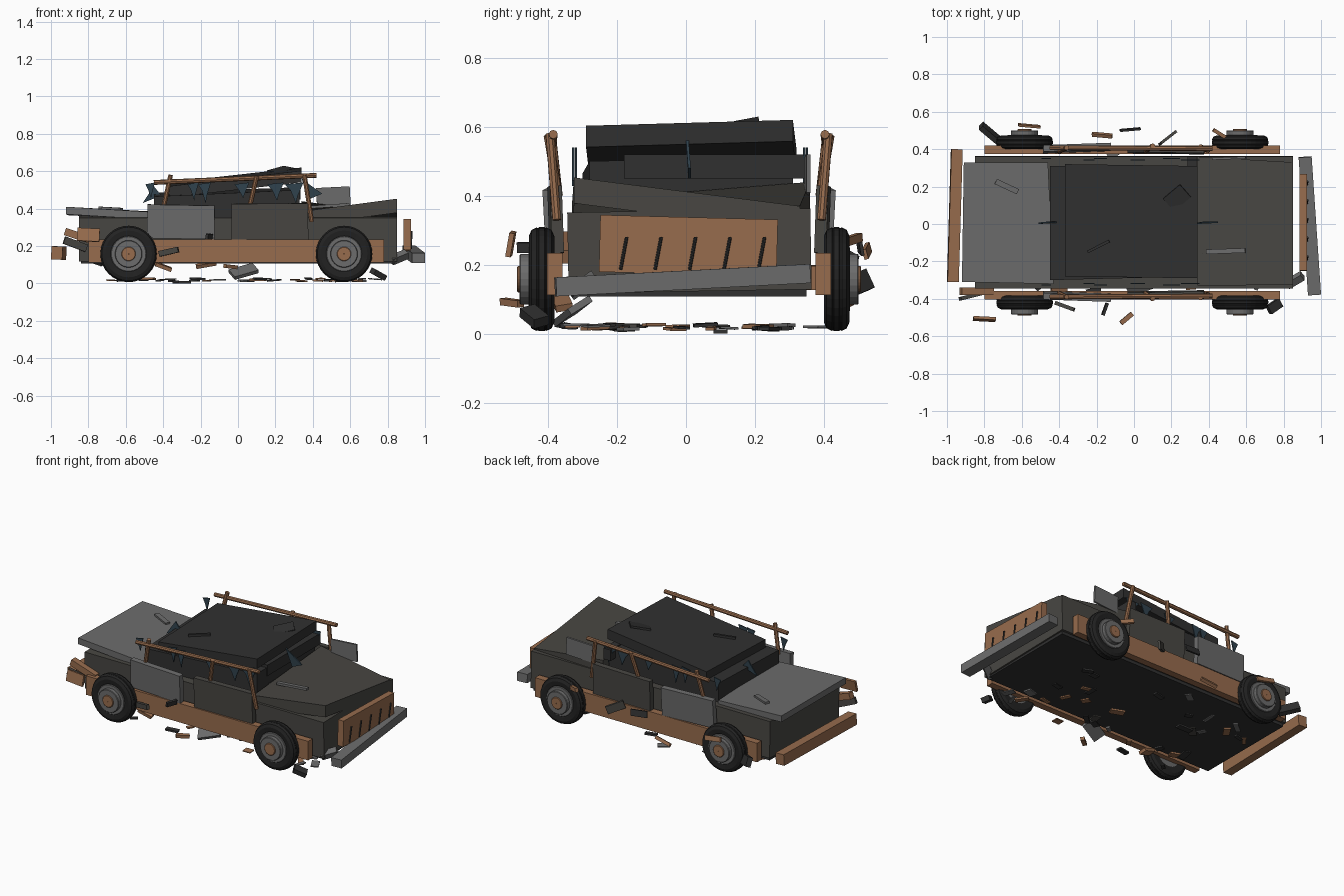
import bpy, bmesh, math, random
from mathutils import Vector, Euler, Matrix

random.seed(4)


def mat(name, c):
    m = bpy.data.materials.new(name)
    m.diffuse_color = (*c, 1)
    return m


RUST = mat("rust", (0.31, 0.15, 0.075))
BODY = mat("charred_paint", (0.065, 0.062, 0.055))
DARK = mat("soot", (0.030, 0.030, 0.030))
BARE = mat("bare_metal", (0.15, 0.15, 0.15))
RUBBER = mat("rubber", (0.016, 0.016, 0.016))
GLASS = mat("glass", (0.03, 0.055, 0.075))


def finish(name, bm, m):
    bmesh.ops.recalc_face_normals(bm, faces=bm.faces)
    me = bpy.data.meshes.new(name)
    bm.to_mesh(me)
    bm.free()
    me.materials.append(m)
    ob = bpy.data.objects.new(name, me)
    bpy.context.collection.objects.link(ob)
    return ob


def box(name, c, size, m, rot=(0, 0, 0)):
    bm = bmesh.new()
    r = Euler([math.radians(a) for a in rot]).to_matrix().to_4x4()
    bmesh.ops.create_cube(bm, size=1, matrix=Matrix.Translation(c) @ r @ Matrix.Diagonal((*size, 1)))
    return finish(name, bm, m)


def slab(name, corners, t, m):
    """Bent sheet: four top corners and a thickness."""
    bm = bmesh.new()
    top = [bm.verts.new(c) for c in corners]
    low = [bm.verts.new((c[0], c[1], c[2] - t)) for c in corners]
    bm.faces.new(top)
    bm.faces.new(low[::-1])
    for i in range(4):
        j = (i + 1) % 4
        bm.faces.new((top[i], low[i], low[j], top[j]))
    return finish(name, bm, m)


def rod(name, a, b, r, m):
    a, b = Vector(a), Vector(b)
    bm = bmesh.new()
    q = (b - a).to_track_quat('Z', 'Y').to_matrix().to_4x4()
    bmesh.ops.create_cone(bm, cap_ends=True, segments=8, radius1=r, radius2=r,
                          depth=(b - a).length, matrix=Matrix.Translation((a + b) / 2) @ q)
    return finish(name, bm, m)


def lathe(name, profile, x, z, side, m, n=32):
    """Closed (radius, y) profile turned round a sideways axle."""
    bm = bmesh.new()
    rings = [[bm.verts.new((x + r * math.cos(i * math.tau / n), side(y), z + r * math.sin(i * math.tau / n)))
              for r, y in profile] for i in range(n)]
    k = len(profile)
    for i in range(n):
        A, B = rings[i], rings[(i + 1) % n]
        for j in range(k):
            bm.faces.new((A[j], A[(j + 1) % k], B[(j + 1) % k], B[j]))
    return finish(name, bm, m)


def shard(name, pts, t, m):
    """Jagged upright glass piece in an x-z plane."""
    bm = bmesh.new()
    f = bm.faces.new([bm.verts.new(p) for p in pts])
    g = bmesh.ops.extrude_face_region(bm, geom=[f])
    bmesh.ops.translate(bm, vec=(0, t, 0), verts=[v for v in g['geom'] if isinstance(v, bmesh.types.BMVert)])
    return finish(name, bm, m)


# body shell and floor
box("body_shell", (0, 0.01, 0.24), (1.70, 0.705, 0.235), BODY, (1, 0, 0))
box("floor_pan", (0, 0.01, 0.118), (1.68, 0.68, 0.02), DARK)
# collapsed cabin and roof
slab("cabin", [(-0.45, -0.3, 0.465), (0.33, -0.28, 0.50), (0.33, 0.31, 0.515), (-0.45, 0.31, 0.485)], 0.14, DARK)
slab("roof", [(-0.37, -0.28, 0.52), (0.34, -0.29, 0.603), (0.34, 0.31, 0.62), (-0.37, 0.32, 0.54)], 0.062, DARK)
box("windscreen_header", (0.31, 0.09, 0.485), (0.05, 0.54, 0.07), DARK)
box("cowl", (0.35, 0.04, 0.37), (0.04, 0.4, 0.05), DARK)
# twisted bonnet, lifted boot lid
slab("bonnet", [(0.34, -0.33, 0.385), (0.85, -0.325, 0.453), (0.85, 0.33, 0.37), (0.34, 0.36, 0.44)], 0.075, BODY)
slab("boot_lid", [(-0.92, -0.31, 0.41), (-0.43, -0.32, 0.38), (-0.46, 0.33, 0.385), (-0.91, 0.33, 0.405)], 0.04, BARE)
box("torn_wing", (0.51, 0.352, 0.46), (0.18, 0.012, 0.11), BARE, (0, -3, 2))

# bumpers, grille, loose tail light
box("front_bumper", (0.94, -0.01, 0.155), (0.07, 0.74, 0.055), BARE, (3, 0, 3.9))
box("rear_bumper", (-0.958, 0.045, 0.163), (0.06, 0.71, 0.07), RUST, (0, 3, -1.7))
box("grille", (0.905, 0.007, 0.255), (0.04, 0.515, 0.165), RUST, (-1.5, 0, 0))
for i in range(5):
    y = -0.18 + i * 0.1
    rod("grille_slat", (0.925, y - 0.01, 0.185), (0.928, y + 0.008, 0.28), 0.005, DARK)
box("tail_light", (-0.84, -0.36, 0.25), (0.18, 0.04, 0.04), RUST, (0, 18, 0))

for s in (-1, 1):
    # the far flank is pushed out slightly
    def side(v):
        return s * v + (0.018 if s > 0 else 0)

    # sills and doors
    box("sill", (-0.01, side(0.38), 0.173), (1.58, 0.045, 0.122), RUST)
    box("rear_door", (-0.305, side(0.388), 0.33), (0.36, 0.035, 0.18), BARE, (-s * 3, 1, s * 2))
    box("front_door", (0.17, side(0.378), 0.33), (0.41, 0.035, 0.195), BODY, (-s * 2, -0.5, -s))
    # bent window frame
    rod("window_rail", (-0.45, side(0.39), 0.54), (0.42, side(0.385), 0.578), 0.013, RUST)
    rod("rear_pillar", (-0.40, side(0.37), 0.40), (-0.36, side(0.39), 0.58), 0.013, RUST)
    rod("middle_pillar", (0.06, side(0.37), 0.40), (0.10, side(0.40), 0.575), 0.013, RUST)
    rod("front_pillar", (0.395, side(0.375), 0.33), (0.355, side(0.395), 0.58), 0.013, RUST)
    # glass fragments
    for k, x in enumerate((-0.47, -0.24, -0.18, 0.02, 0.2, 0.3)):
        w, h = 0.05 + 0.01 * k, 0.06 + 0.01 * (k % 3)
        y = side(0.33 - 0.008 * (k % 2))
        shard("window_shard", [(x - w / 2, y, 0.53), (x + w / 2, y, 0.54), (x + w * 0.2, y, 0.51 - h / 2),
                               (x + w * 0.1, y, 0.54 - h * 1.4), (x - w * 0.2, y, 0.50)], 0.006, GLASS)
    # wheels
    for x in (-0.585, 0.567):
        z = 0.158
        lathe("tyre", [(0.085, 0.385), (0.125, 0.382), (0.143, 0.39), (0.15, 0.405), (0.148, 0.408),
                       (0.151, 0.411), (0.151, 0.426), (0.148, 0.429), (0.15, 0.434), (0.143, 0.448),
                       (0.125, 0.456), (0.1, 0.453), (0.085, 0.445)], x, z, side, RUBBER)
        for nm, r, y0, y1, m in (("wheel_rim", 0.095, 0.39, 0.457, BARE), ("hub", 0.073, 0.45, 0.483, BARE),
                                 ("hub_cap", 0.038, 0.47, 0.490, RUST)):
            lathe(nm, [(0.002, y0), (r, y0), (r, y1 - 0.003), (r - 0.003, y1), (0.002, y1)], x, z, side, m, 24)

# wreckage lying on the panels
box("boot_scrap", (-0.68, 0.2, 0.4), (0.13, 0.03, 0.015), BARE, (0, 3, -25))
box("roof_scrap", (-0.19, -0.12, 0.55), (0.13, 0.015, 0.02), DARK, (0, -6, 27))
box("roof_plate", (0.23, 0.14, 0.605), (0.12, 0.09, 0.012), DARK, (8, -12, 40))
box("bonnet_scrap", (0.49, -0.145, 0.415), (0.21, 0.025, 0.015), BARE, (0, -4, 2))
shard("front_glass", [(0.34, 0.0, 0.56), (0.45, 0.006, 0.48), (0.38, 0.006, 0.45)], 0.008, GLASS)
shard("rear_glass", [(-0.51, 0.0, 0.43), (-0.45, 0.006, 0.52), (-0.41, 0.006, 0.47)], 0.008, GLASS)

# loose pieces flung around the sides
for c, size, m, r in (
        ((-0.77, 0.485, 0.14), (0.13, 0.03, 0.06), DARK, (20, 15, -40)),
        ((-0.56, 0.525, 0.24), (0.12, 0.012, 0.03), RUST, (15, 10, -5)),
        ((-0.17, 0.475, 0.1), (0.11, 0.02, 0.02), RUST, (30, -10, -5)),
        ((-0.02, 0.505, 0.25), (0.11, 0.01, 0.04), DARK, (10, 5, 5)),
        ((0.18, 0.46, 0.22), (0.11, 0.015, 0.05), BODY, (0, 20, 38)),
        ((0.47, 0.475, 0.27), (0.11, 0.02, 0.025), RUST, (0, 10, -32)),
        ((-0.80, -0.508, 0.26), (0.12, 0.015, 0.07), RUST, (-10, 3, -3)),
        ((-0.04, -0.505, 0.09), (0.08, 0.025, 0.02), RUST, (5, 5, 40)),
        ((-0.155, -0.455, 0.25), (0.015, 0.07, 0.03), DARK, (0, 10, -20)),
        ((-0.37, -0.44, 0.17), (0.11, 0.02, 0.03), BODY, (0, -12, -20)),
        ((-0.87, -0.385, 0.21), (0.13, 0.02, 0.04), BODY, (0, 20, 14)),
        ((0.75, -0.44, 0.05), (0.08, 0.05, 0.03), DARK, (15, 25, 35)),
        ((0.03, -0.33, 0.065), (0.14, 0.08, 0.02), BARE, (30, -15, 20)),
        ((-0.40, -0.36, 0.09), (0.09, 0.05, 0.02), RUST, (10, 20, 10)),
        ((0.86, -0.30, 0.14), (0.1, 0.04, 0.04), BARE, (30, -20, 30))):
    box("flung_scrap", c, size, m, r)

# litter on the ground
for i in range(34):
    c = (random.uniform(-0.92, 0.84), random.uniform(-0.42, 0.38), random.uniform(0.012, 0.026))
    size = (random.uniform(0.04, 0.09), random.uniform(0.02, 0.05), random.uniform(0.006, 0.012))
    box("ground_scrap", c, size, random.choice((RUST, RUST, DARK, DARK, BODY, BARE)),
        (random.uniform(-4, 4), random.uniform(-4, 4), random.uniform(0, 180)))
box("flat_scrap", (-0.3, 0.1, 0.006), (0.1, 0.04, 0.012), DARK)
